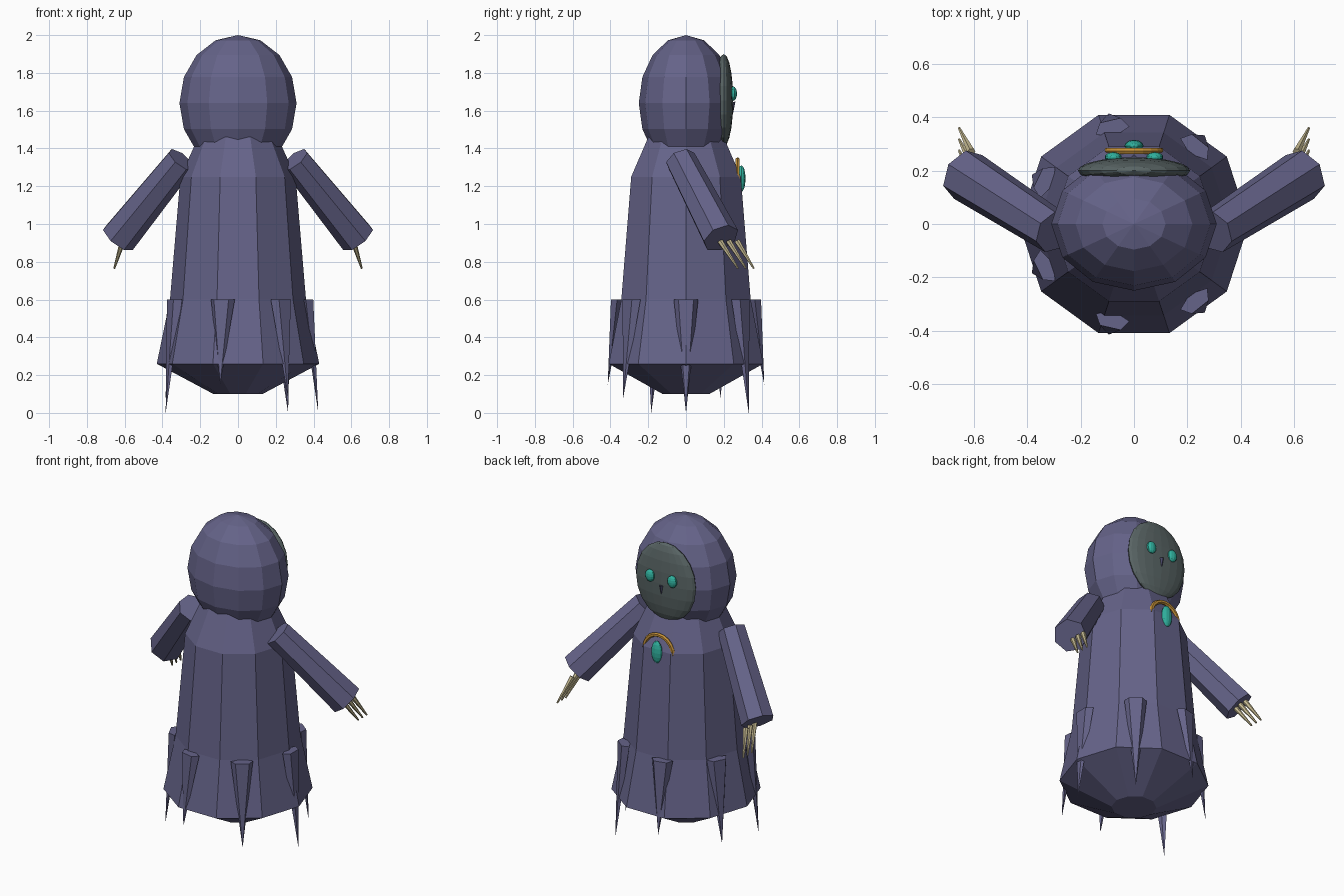
import bpy, math
from mathutils import Vector

if "Cube" in bpy.data.objects:
    bpy.data.objects.remove(bpy.data.objects["Cube"])


def mat(name, c):
    m = bpy.data.materials.new(name)
    m.diffuse_color = (*c, 1)
    m.use_nodes = True
    m.node_tree.nodes["Principled BSDF"].inputs["Base Color"].default_value = m.diffuse_color
    return m


FEATHER = mat("feather", (0.13, 0.125, 0.25))
FACE = mat("face_grey", (0.10, 0.13, 0.13))
TEAL = mat("teal", (0.03, 0.45, 0.35))
GOLD = mat("gold", (0.55, 0.28, 0.04))
CLAW = mat("claw", (0.55, 0.48, 0.28))
DARK = mat("beak_dark", (0.06, 0.06, 0.13))


def mesh(name, verts, faces, m):
    me = bpy.data.meshes.new(name)
    me.from_pydata(verts, [], faces)
    me.materials.append(m)
    ob = bpy.data.objects.new(name, me)
    bpy.context.collection.objects.link(ob)
    return ob


def loft(name, rings, m):
    """Skin equal-length rings of points and cap both ends."""
    n = len(rings[0])
    verts = [p for r in rings for p in r]
    faces = [(k * n + i, k * n + (i + 1) % n, (k + 1) * n + (i + 1) % n, (k + 1) * n + i)
             for k in range(len(rings) - 1) for i in range(n)]
    last = (len(rings) - 1) * n
    faces += [tuple(reversed(range(n))), tuple(range(last, last + n))]
    return mesh(name, verts, faces, m)


def circle(r, z, n):
    return [(r * math.cos(math.tau * i / n), r * math.sin(math.tau * i / n), z) for i in range(n)]


def ball(name, loc, size, m, seg=12, rings=8, rot=(0, 0, 0)):
    bpy.ops.mesh.primitive_uv_sphere_add(segments=seg, ring_count=rings, radius=1,
                                         location=loc, rotation=rot)
    ob = bpy.context.object
    ob.name, ob.scale = name, size
    ob.data.materials.append(m)
    return ob


def taper(name, a, b, r1, r2, n, m):
    a, b = Vector(a), Vector(b)
    bpy.ops.mesh.primitive_cone_add(vertices=n, radius1=r1, radius2=r2, depth=(b - a).length,
                                    location=(a + b) / 2,
                                    rotation=(b - a).to_track_quat('Z', 'Y').to_euler())
    ob = bpy.context.object
    ob.name = name
    ob.data.materials.append(m)
    return ob


# Robe-like body, ten sided
profile = [(0.13, 0.10), (0.43, 0.26), (0.36, 0.60), (0.305, 1.25), (0.21, 1.46)]
loft("body", [circle(r, z, 10) for r, z in profile], FEATHER)

# Head and face disc
ball("head", (0, 0, 1.64), (0.31, 0.25, 0.36), FEATHER)
ball("face_disc", (0, 0.20, 1.655), (0.21, 0.05, 0.245), FACE, 20, 10)

# Beak
taper("beak", (0, 0.242, 1.645), (0, 0.25, 1.59), 0.02, 0, 4, DARK)

# Eyes, arms and claws on both sides
for s, side in ((-1, "left"), (1, "right")):
    ball("eye_" + side, (s * 0.078, 0.25, 1.69), (0.032, 0.02, 0.038), TEAL, 10, 8)
    taper("arm_" + side, (s * 0.30, -0.03, 1.34), (s * 0.635, 0.185, 0.925),
          0.083, 0.10, 7, FEATHER)
    for i in range(3):
        taper(f"claw_{side}_{i}", (s * 0.61, 0.18 + 0.045 * i, 0.91),
              (s * 0.655, 0.275 + 0.042 * i, 0.765), 0.016, 0.005, 6, CLAW)

# Hem feathers: flattened downward spikes
tips = [0.0, 0.0, 0.15, 0.08, 0.0, 0.15, 0.08]
for k, tip in enumerate(tips):
    a = math.tau * k / 7
    out = Vector((math.cos(a), math.sin(a), 0))
    tan = Vector((-math.sin(a), math.cos(a), 0))
    top = [out * (0.37 + 0.035 * math.cos(math.tau * i / 5 + math.pi))
           + tan * 0.068 * math.sin(math.tau * i / 5 + math.pi) + Vector((0, 0, 0.6))
           for i in range(5)]
    verts = top + [out * 0.425 + Vector((0, 0, tip))]
    faces = [(i, 5, (i + 1) % 5) for i in range(5)] + [tuple(range(5))]
    mesh(f"hem_feather_{k}", verts, faces, FEATHER)

# Gold collar arc
arc = []
for i in range(11):
    t = math.pi * i / 10
    ring = []
    for j in range(6):
        p = math.tau * j / 6
        r = 0.10 + 0.013 * math.cos(p)
        ring.append((r * math.cos(t), 0.273 + 0.013 * math.sin(p), 1.24 + r * math.sin(t)))
    arc.append(ring)
loft("collar_arc", arc, GOLD)

# Pendant gem
ball("pendant", (0, 0.293, 1.24), (0.036, 0.022, 0.07), TEAL, 12, 8)
